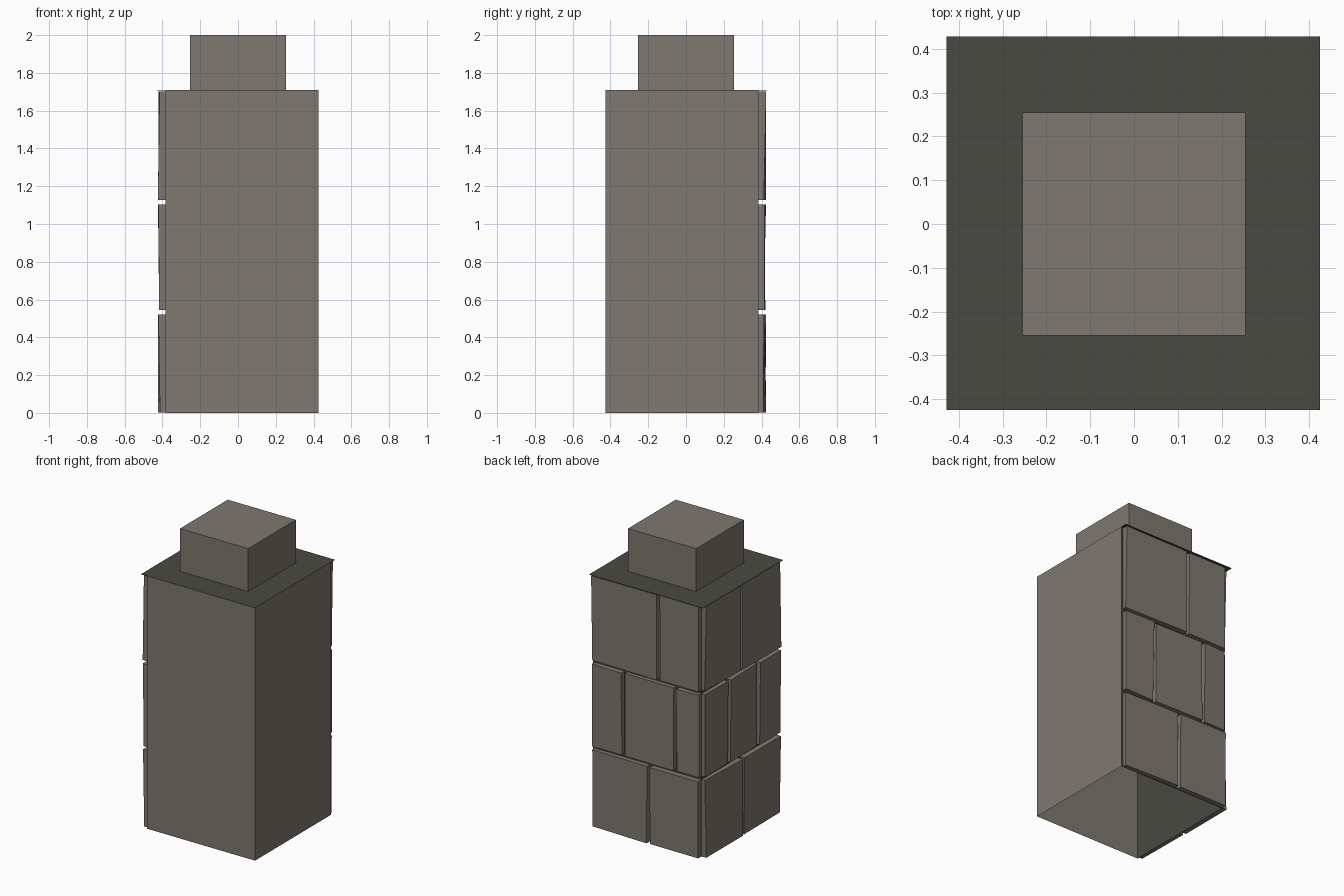
import bpy, bmesh, random
from mathutils import Vector

random.seed(4)
if "Cube" in bpy.data.objects:
    bpy.data.objects.remove(bpy.data.objects["Cube"])


def material(name, rgb):
    m = bpy.data.materials.new(name)
    m.use_nodes = True
    m.diffuse_color = (*rgb, 1)
    m.node_tree.nodes["Principled BSDF"].inputs["Base Color"].default_value = (*rgb, 1)
    return m


STONE = material("warm grey stone", (0.21, 0.19, 0.16))
MORTAR = material("dark mortar", (0.066, 0.068, 0.054))

OUT = 0.425    # outer limit of the pillar
CORE = 0.385   # mortar plane behind the stones
TOP = 1.71     # height of the main body
GAP = 0.022    # joint width


def finish(bm, name, mats):
    mesh = bpy.data.meshes.new(name)
    bm.to_mesh(mesh)
    bm.free()
    for m in mats:
        mesh.materials.append(m)
    obj = bpy.data.objects.new(name, mesh)
    bpy.context.collection.objects.link(obj)
    return obj


def box(lo, hi):
    bm = bmesh.new()
    bmesh.ops.create_cube(bm, size=1)
    lo, hi = Vector(lo), Vector(hi)
    for v in bm.verts:
        v.co = (lo + hi) / 2 + v.co * (hi - lo)
    return bm


def drop_faces(bm, test):
    bm.normal_update()
    bmesh.ops.delete(bm, geom=[f for f in bm.faces if test(f.normal)], context="FACES")


# Hollow body: plain stone on front and left, mortar on the two bricked sides
bm = box((-CORE, -OUT, 0), (OUT, CORE, TOP))
drop_faces(bm, lambda n: abs(n.z) > 0.5)
for f in bm.faces:
    f.material_index = int(f.normal.x < -0.5 or f.normal.y > 0.5)
finish(bm, "body_walls", [STONE, MORTAR])

# Flat dark ledge covering the body
bm = box((-OUT - 0.003, -OUT, TOP - 0.002), (OUT, OUT + 0.003, TOP))
finish(bm, "top_ledge", [MORTAR])

# Smaller block on top
bm = box((-0.255, -0.255, TOP), (0.255, 0.255, 2))
drop_faces(bm, lambda n: n.z < -0.5)
finish(bm, "cap_block", [STONE])


# One stone on a bricked side: slightly uneven outer face, open at the back
def stone(name, side, a, b, z0, z1):
    if side == "back":
        bm, axis, sign = box((a, CORE, z0), (b, OUT, z1)), 1, 1
    else:
        bm, axis, sign = box((-OUT, a, z0), (-CORE, b, z1)), 0, -1
    drop_faces(bm, lambda n: n[axis] * sign < -0.5)
    for v in bm.verts:
        if v.co[axis] * sign > CORE + 0.01:
            v.co[axis] -= sign * random.uniform(0, 0.016)
    finish(bm, name, [STONE])


# Courses: height range, joints on the back (x), joints on the right side (y)
courses = [
    (0.003, 0.522, [-0.012], [-0.015]),
    (0.545, 1.103, [-0.21, 0.18], [-0.18, 0.13]),
    (1.126, 1.702, [-0.085], [0.005]),
]
# Each bricked side runs between these limits, leaving a notch at the shared corner
limits = {"back": (-CORE, OUT - 0.012), "right": (-OUT + 0.012, CORE)}

for row, (z0, z1, back, right) in enumerate(courses, 1):
    for side, joints in (("back", back), ("right", right)):
        start, end = limits[side]
        starts = [start] + [j + GAP / 2 for j in joints]
        ends = [j - GAP / 2 for j in joints] + [end]
        for i, (a, b) in enumerate(zip(starts, ends), 1):
            stone(f"{side}_stone_row{row}_{i}", side, a, b, z0, z1)
